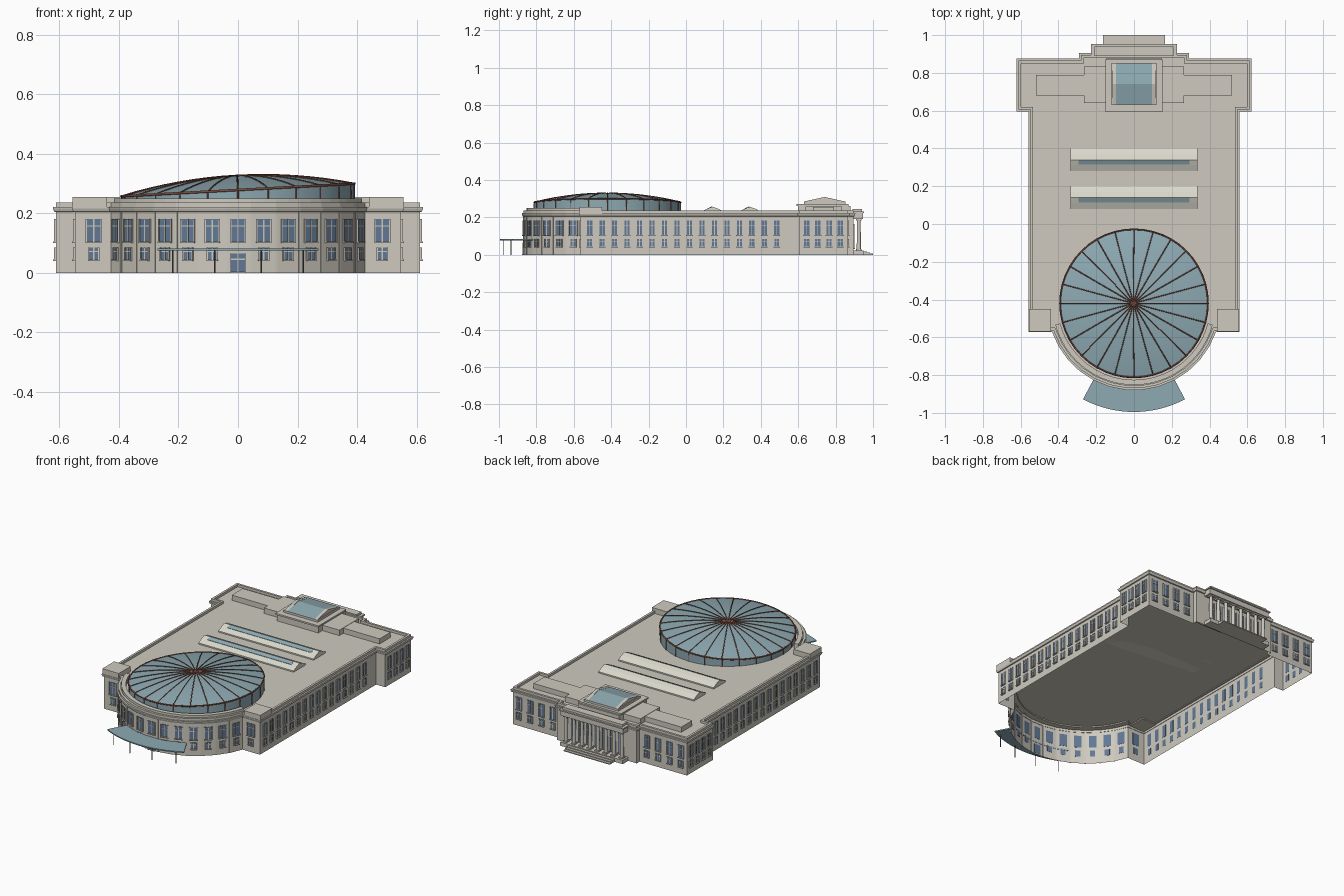
import bpy, bmesh
from math import sin, cos, tan, radians, pi
from mathutils import Matrix, Vector

if "Cube" in bpy.data.objects:
    bpy.data.objects.remove(bpy.data.objects["Cube"])


def material(name, rgb):
    m = bpy.data.materials.new(name)
    m.use_nodes = True
    m.diffuse_color = (*rgb, 1)
    m.node_tree.nodes["Principled BSDF"].inputs["Base Color"].default_value = (*rgb, 1)
    return m


STONE = material("warm stone", (0.62, 0.59, 0.52))
PALE = material("pale roof panel", (0.70, 0.69, 0.60))
GLASS = material("blue grey glass", (0.27, 0.40, 0.45))
PANE = material("window blue", (0.12, 0.19, 0.30))
BROWN = material("rust brown", (0.20, 0.075, 0.05))
METAL = material("dark metal", (0.13, 0.13, 0.12))


def finish(name, bm, mat, fix=True):
    if fix:
        bmesh.ops.recalc_face_normals(bm, faces=bm.faces)
    me = bpy.data.meshes.new(name)
    bm.to_mesh(me)
    bm.free()
    me.materials.append(mat)
    ob = bpy.data.objects.new(name, me)
    bpy.context.collection.objects.link(ob)
    return ob


def add_box(bm, lo, hi, frame=Matrix()):
    size = [b - a for a, b in zip(lo, hi)]
    mid = [(a + b) / 2 for a, b in zip(lo, hi)]
    bmesh.ops.create_cube(bm, size=1, matrix=frame @ Matrix.Translation(mid) @ Matrix.Diagonal((*size, 1)))


def boxes(name, items, mat):
    bm = bmesh.new()
    for lo, hi in items:
        add_box(bm, lo, hi)
    return finish(name, bm, mat)


def offset(pts, d):
    # mitred outward offset of a counter-clockwise outline
    out = []
    for i, p in enumerate(pts):
        a, b = p - pts[i - 1], pts[(i + 1) % len(pts)] - p
        n, m = Vector((a.y, -a.x)).normalized(), Vector((b.y, -b.x)).normalized()
        out.append(p + (n + m) / (1 + n.dot(m)) * d)
    return out


def sweep(name, outline, profile, mat, closed=True, cap=False):
    # profile of (offset, height) carried round an outline
    bm = bmesh.new()
    rings = [[bm.verts.new((p.x, p.y, z)) for p in offset(outline, d)] for d, z in profile]
    n = len(outline)
    for k in range(len(rings) if closed else len(rings) - 1):
        r, s = rings[k], rings[(k + 1) % len(rings)]
        for i in range(n):
            j = (i + 1) % n
            bm.faces.new((r[i], r[j], s[j], s[i]))
    if cap:
        bm.faces.new(rings[-1])
    return finish(name, bm, mat, closed)


def prism(name, pts, z0, z1, mat):
    bm = bmesh.new()
    f = bm.faces.new([bm.verts.new((x, y, z0)) for x, y in pts])
    top = bmesh.ops.extrude_face_region(bm, geom=[f])["geom"]
    bmesh.ops.translate(bm, verts=[v for v in top if isinstance(v, bmesh.types.BMVert)], vec=(0, 0, z1 - z0))
    return finish(name, bm, mat)


def gable(name, profile, x0, x1, mat):
    # cross-section in y and z, run along x
    bm = bmesh.new()
    f = bm.faces.new([bm.verts.new((x0, y, z)) for y, z in profile])
    end = bmesh.ops.extrude_face_region(bm, geom=[f])["geom"]
    bmesh.ops.translate(bm, verts=[v for v in end if isinstance(v, bmesh.types.BMVert)], vec=(x1 - x0, 0, 0))
    return finish(name, bm, mat)


CY, R, BAY, ROOF = -0.42, 0.45, radians(11), 0.222


def polar(r, a):
    return Vector((r * sin(a), CY - r * cos(a)))


def sector(r0, r1, half, n):
    angles = [half * (2 * i / n - 1) for i in range(n + 1)]
    return [polar(r1, a) for a in angles] + [polar(r0, a) for a in reversed(angles)]


# Main shell: faceted front bow, long body, rear wings
arc = [polar(R, (i - 6.5) * BAY) for i in range(14)]
right = [Vector(p) for p in ((0.548, arc[-1].y), (0.548, 0.605), (0.612, 0.605),
                             (0.612, 0.865), (0.28, 0.865), (0.28, 0.895))]
outline = arc + right + [Vector((-p.x, p.y)) for p in reversed(right)]
sweep("walls_and_roof", outline, [(0, 0), (0, ROOF)], STONE, closed=False, cap=True)
sweep("cornice", outline, [(-0.004, 0.203), (0.006, 0.206), (0.01, 0.217), (0.01, 0.222), (-0.004, 0.222)], STONE)
sweep("parapet", outline, [(0, 0.218), (0, 0.237), (-0.014, 0.237), (-0.014, 0.218)], STONE)
prism("bow_parapet", sector(0.405, 0.432, 6.8 * BAY, 26), 0.215, 0.25, STONE)
boxes("front_corner_block", [((s * 0.498 - 0.058, -0.57, 0.215), (s * 0.498 + 0.058, -0.45, 0.255))
                             for s in (-1, 1)], STONE)

# Windows
panes, trim = bmesh.new(), bmesh.new()


def window(x, y, turn, w, z0, z1, bar=0.68):
    f = Matrix.Translation((x, y, 0)) @ Matrix.Rotation(turn, 4, 'Z')
    h = w / 2
    add_box(panes, (-h, -0.003, z0), (h, 0.001, z1), f)
    add_box(trim, (-0.002, -0.005, z0), (0.002, 0, z1), f)
    zb = z0 + (z1 - z0) * bar
    add_box(trim, (-h, -0.005, zb - 0.002), (h, 0, zb + 0.002), f)
    add_box(trim, (-h - 0.004, -0.009, z0 - 0.005), (h + 0.004, 0, z0), f)
    for s in (-1, 1):
        add_box(trim, (s * (h + 0.002) - 0.002, -0.006, z0), (s * (h + 0.002) + 0.002, 0, z1), f)


def storeys(x, y, turn, w, low):
    window(x, y, turn, w, 0.105, 0.182)
    window(x, y, turn, low, 0.045, 0.085)


for i in range(-6, 7):
    x, y = polar(R * cos(BAY / 2), i * BAY)
    if i:
        storeys(x, y, i * BAY, 0.044, 0.03)
    else:
        window(x, y, 0, 0.044, 0.105, 0.182)
        window(x, y, 0, 0.046, 0.005, 0.065)
for s in (-1, 1):
    storeys(s * 0.485, arc[0].y, 0, 0.046, 0.03)
    for i in range(16):
        storeys(s * 0.548, -0.515 + i * 0.0667, s * pi / 2, 0.028, 0.026)
    for i in range(4):
        storeys(s * 0.612, 0.645 + i * 0.06, s * pi / 2, 0.03, 0.028)
        storeys(s * (0.33 + i * 0.08), 0.865, pi, 0.034, 0.03)
for i in range(7):
    window((i - 3) * 0.055, 0.895, pi, 0.028, 0.035, 0.165)
finish("window_panes", panes, PANE)
finish("window_trim", trim, STONE)

# Bow piers at the facet joints
bm = bmesh.new()
for i in range(1, 13):
    a = (i - 6.5) * BAY
    p = polar(R, a)
    add_box(bm, (-0.004, -0.002, 0), (0.004, 0.004, 0.205),
            Matrix.Translation((*p, 0)) @ Matrix.Rotation(a, 4, 'Z'))
finish("bow_piers", bm, STONE)

# Rear portico with columns and steps
boxes("portico", [((-0.22, 0.89, 0.19), (0.22, 0.945, 0.222)), ((-0.227, 0.89, 0.222), (0.227, 0.952, 0.23)),
                  ((-0.21, 0.89, 0.23), (0.21, 0.94, 0.245)), ((-0.22, 0.89, 0), (0.22, 0.95, 0.024))], STONE)
boxes("rear_steps", [((-0.163, 0.94, i * 0.006), (0.163, 1 - i * 0.0165, i * 0.006 + 0.006))
                     for i in range(3)], STONE)
bm = bmesh.new()
for i in range(8):
    x = (i - 3.5) * 0.056
    bmesh.ops.create_cone(bm, cap_ends=True, segments=14, radius1=0.0115, radius2=0.0095, depth=0.16,
                          matrix=Matrix.Translation((x, 0.924, 0.106)))
    for z in (0.024, 0.182):
        add_box(bm, (x - 0.014, 0.91, z), (x + 0.014, 0.938, z + 0.008))
finish("portico_columns", bm, STONE)

# Rear attic tiers and their glazed lantern
boxes("attic", [((-0.265, 0.64, 0.215), (0.265, 0.835, 0.257)), ((-0.145, 0.6, 0.215), (0.145, 0.88, 0.262)),
                ((-0.152, 0.592, 0.262), (0.152, 0.87, 0.272)), ((-0.52, 0.68, 0.215), (0.52, 0.79, 0.255)),
                ((-0.12, 0.63, 0.27), (0.12, 0.852, 0.285))], STONE)
gable("lantern_glass", [(0.632, 0.285), (0.741, 0.307), (0.85, 0.285)], -0.095, 0.095, GLASS)
for s in (-1, 1):
    gable("lantern_curb", [(0.632, 0.285), (0.741, 0.309), (0.85, 0.285)], s * 0.095, s * 0.115, STONE)

# Two long roof monitors with a glazed strip below each ridge
for y in (0.08, 0.28):
    profile = [(y, ROOF), (y, 0.23), (y + 0.032, 0.245), (y + 0.06, 0.257), (y + 0.09, 0.247),
               (y + 0.12, 0.23), (y + 0.12, ROOF)]
    gable("roof_monitor", profile, -0.335, 0.335, PALE)
    gable("monitor_glass", [(y + 0.034, 0.244), (y + 0.034, 0.248), (y + 0.059, 0.2585), (y + 0.059, 0.25)],
          -0.295, 0.295, GLASS)

# Shallow tilted glass dome on its glazed drum
DR, RIM, RISE, TILT, SEG = 0.392, 0.279, 0.048, radians(3.1), 24
frame = Matrix.Translation((0, CY, RIM)) @ Matrix.Rotation(-TILT, 4, 'Y')


def dome_point(t, a, lift=0.0):
    return frame @ Vector((DR * t * cos(a), DR * t * sin(a), RISE * (1 - t * t) + lift))


def base_point(a):
    return Vector((DR * cos(a), CY + DR * sin(a), ROOF))


bm = bmesh.new()
N = SEG * 2
turns = [2 * pi * i / N for i in range(N)]
rings = [[bm.verts.new(base_point(a)) for a in turns]]
rings += [[bm.verts.new(dome_point(t / 8, a)) for a in turns] for t in range(8, 0, -1)]
for r, s in zip(rings, rings[1:]):
    for i in range(N):
        bm.faces.new((r[i], r[(i + 1) % N], s[(i + 1) % N], s[i]))
apex = bm.verts.new(dome_point(0, 0))
for i in range(N):
    bm.faces.new((rings[-1][i], rings[-1][(i + 1) % N], apex))
dome = finish("dome_glass", bm, GLASS, False)


def tubes(name, paths, radius, mat, cyclic=False):
    cu = bpy.data.curves.new(name, 'CURVE')
    cu.dimensions = '3D'
    cu.bevel_depth, cu.bevel_resolution, cu.use_fill_caps = radius, 1, True
    for path in paths:
        sp = cu.splines.new('POLY')
        sp.points.add(len(path) - 1)
        for q, p in zip(sp.points, path):
            q.co = (*p, 1)
        sp.use_cyclic_u = cyclic
    cu.materials.append(mat)
    ob = bpy.data.objects.new(name, cu)
    bpy.context.collection.objects.link(ob)
    bpy.ops.object.select_all(action='DESELECT')
    ob.select_set(True)
    bpy.context.view_layer.objects.active = ob
    bpy.ops.object.convert(target='MESH')


spokes = turns[::2]
tubes("dome_ribs", [[dome_point(t / 8, a, 0.001) for t in range(9)] + [base_point(a)] for a in spokes],
      0.0028, BROWN)
tubes("dome_rim", [[dome_point(1, a) for a in turns]], 0.0045, BROWN, True)

# Front glass canopy on slim posts
prism("canopy", sector(0.447, 0.575, radians(28), 16), 0.076, 0.083, GLASS)
tubes("canopy_posts", [[(*polar(0.56, radians(a)), z) for z in (0, 0.077)] for a in (-23, -8, 8, 23)],
      0.0025, METAL)

# Smooth the dome while keeping its rim crisp
bpy.ops.object.select_all(action='DESELECT')
dome.select_set(True)
bpy.context.view_layer.objects.active = dome
bpy.ops.object.shade_smooth_by_angle(angle=radians(30))
